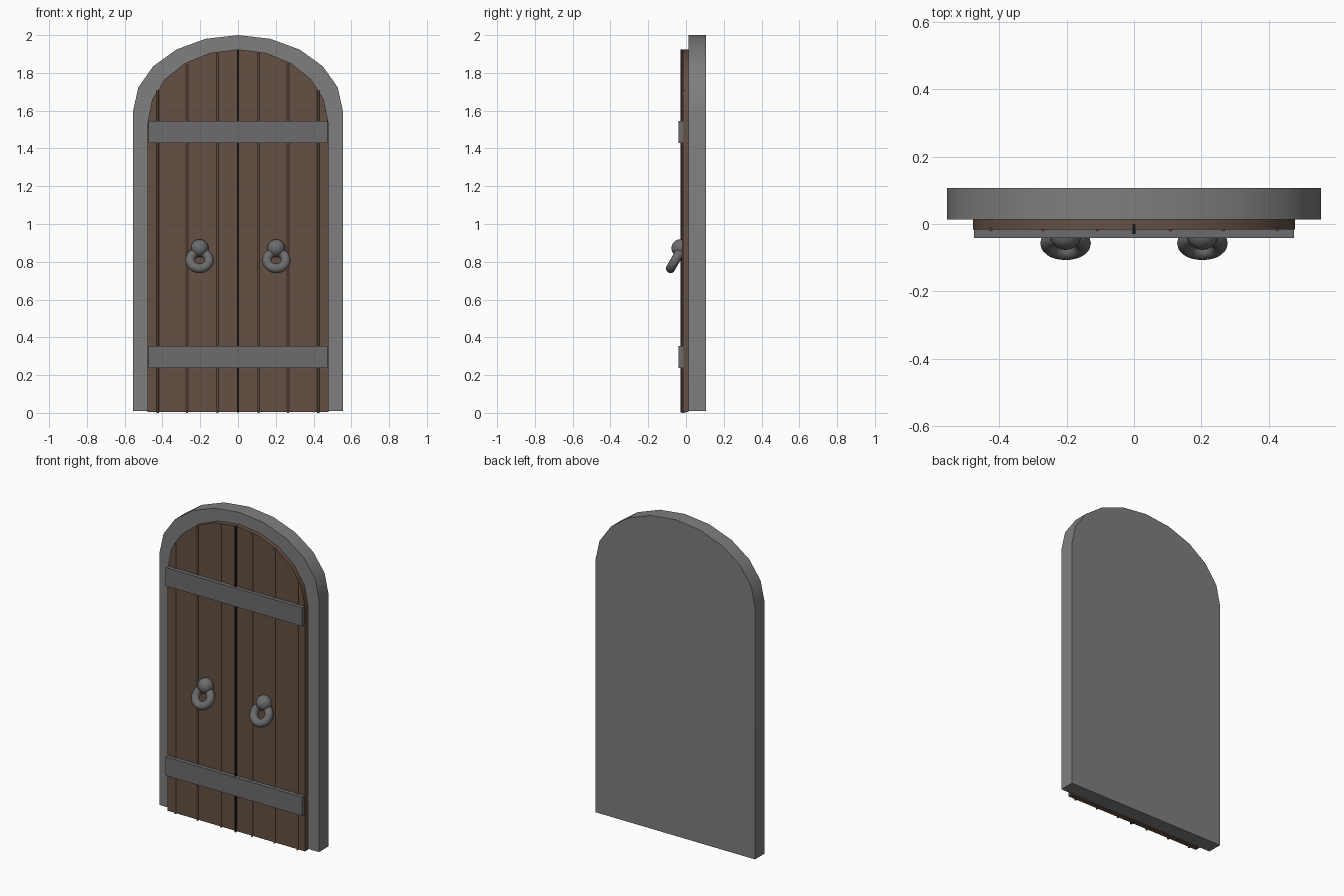
import bpy, bmesh
from math import sin, cos, pi, radians, sqrt

if "Cube" in bpy.data.objects:
    bpy.data.objects.remove(bpy.data.objects["Cube"])


def material(name, rgb):
    m = bpy.data.materials.new(name)
    m.diffuse_color = (*rgb, 1)
    m.use_nodes = True
    m.node_tree.nodes["Principled BSDF"].inputs["Base Color"].default_value = m.diffuse_color
    return m


WOOD = material("wood", (0.13, 0.08, 0.055))
DARK = material("dark_gap", (0.01, 0.01, 0.01))
STONE = material("stone", (0.21, 0.21, 0.21))
IRON = material("iron", (0.15, 0.15, 0.15))


def finish(obj, name, mat, angle=35):
    obj.name = name
    obj.data.materials.append(mat)
    bpy.ops.object.select_all(action='DESELECT')
    obj.select_set(True)
    bpy.context.view_layer.objects.active = obj
    bpy.ops.object.shade_smooth_by_angle(angle=radians(angle))
    return obj


def arch_slab(name, half, base, spring, top, y0, y1, mat):
    """Arched profile with ten segments, extruded along y."""
    pts = [(-half, base), (half, base)]
    pts += [(half * cos(pi * i / 10), spring + (top - spring) * sin(pi * i / 10)) for i in range(11)]
    bm = bmesh.new()
    face = bm.faces.new([bm.verts.new((x, y0, z)) for x, z in pts])
    ext = bmesh.ops.extrude_face_region(bm, geom=[face])
    verts = [g for g in ext['geom'] if isinstance(g, bmesh.types.BMVert)]
    bmesh.ops.translate(bm, verts=verts, vec=(0, y1 - y0, 0))
    bmesh.ops.recalc_face_normals(bm, faces=bm.faces)
    mesh = bpy.data.meshes.new(name)
    bm.to_mesh(mesh)
    bm.free()
    obj = bpy.data.objects.new(name, mesh)
    bpy.context.collection.objects.link(obj)
    return finish(obj, name, mat)


def box(name, x0, x1, y0, y1, z0, z1, mat):
    bpy.ops.mesh.primitive_cube_add(size=1, location=((x0 + x1) / 2, (y0 + y1) / 2, (z0 + z1) / 2))
    obj = bpy.context.object
    obj.scale = (x1 - x0, y1 - y0, z1 - z0)
    bpy.ops.object.transform_apply(location=False, rotation=False, scale=True)
    return finish(obj, name, mat)


# Stone surround and wooden door
arch_slab("stone_surround", 0.555, 0.01, 1.6, 2.0, 0.013, 0.107, STONE)
arch_slab("wooden_door", 0.478, 0.005, 1.54, 1.925, -0.016, 0.014, WOOD)

# Centre gap between the leaves
box("centre_gap", -0.004, 0.004, -0.03, 0.0, 0.003, 1.925, DARK)

# Rounded beads between planks, running up to the arch
for x in (-0.425, -0.27, -0.108, 0.108, 0.265, 0.425):
    top = 1.53 + 0.385 * sqrt(1 - (abs(x) / 0.478) ** 2)
    bpy.ops.mesh.primitive_cylinder_add(vertices=8, radius=0.006, depth=top,
                                        location=(x, -0.016, top / 2))
    finish(bpy.context.object, "plank_bead", WOOD, 50)

# Iron bands
for z0, z1 in ((0.237, 0.355), (1.43, 1.546)):
    box("iron_band", -0.475, 0.475, -0.041, -0.014, z0, z1, IRON)

# Ring handles
for x in (-0.203, 0.203):
    bpy.ops.mesh.primitive_uv_sphere_add(segments=24, ring_count=14, radius=0.047,
                                         location=(x, -0.03, 0.872))
    finish(bpy.context.object, "handle_boss", IRON)
    bpy.ops.mesh.primitive_torus_add(major_radius=0.05, minor_radius=0.025, major_segments=32,
                                     minor_segments=14, location=(x, -0.057, 0.808),
                                     rotation=(radians(60), 0, 0))
    finish(bpy.context.object, "handle_ring", IRON)
